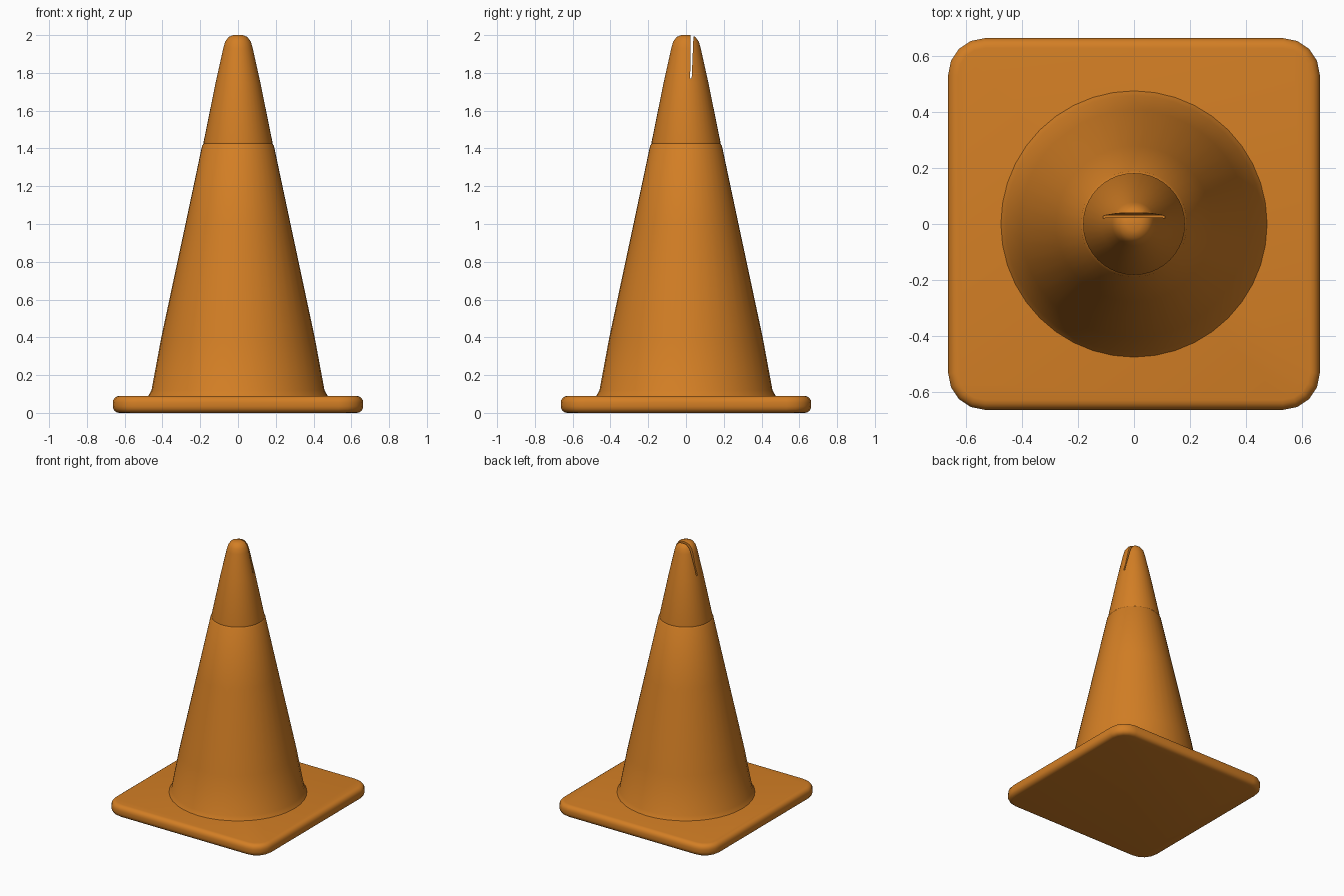
import bpy, bmesh, math

if "Cube" in bpy.data.objects:
    bpy.data.objects.remove(bpy.data.objects["Cube"], do_unlink=True)

orange = bpy.data.materials.new("cone orange")
orange.use_nodes = True
colour = (0.65, 0.21, 0.018, 1)
orange.diffuse_color = colour
bsdf = orange.node_tree.nodes["Principled BSDF"]
bsdf.inputs["Base Color"].default_value = colour
bsdf.inputs["Roughness"].default_value = 0.8


def add_object(name, bm):
    bmesh.ops.recalc_face_normals(bm, faces=bm.faces)
    mesh = bpy.data.meshes.new(name)
    bm.to_mesh(mesh)
    bm.free()
    mesh.materials.append(orange)
    obj = bpy.data.objects.new(name, mesh)
    bpy.context.collection.objects.link(obj)
    return obj


def prism(bm, outline, axis, start, depth):
    """Extrude a flat outline along an axis (0 = x, 2 = z)."""
    verts = []
    for a, b in outline:
        co = [a, b]
        co.insert(axis, start)
        verts.append(bm.verts.new(co))
    face = bm.faces.new(verts)
    moved = bmesh.ops.extrude_face_region(bm, geom=[face])["geom"]
    shift = [0, 0, 0]
    shift[axis] = depth
    bmesh.ops.translate(bm, vec=shift,
                        verts=[v for v in moved if isinstance(v, bmesh.types.BMVert)])


def select_only(obj):
    bpy.ops.object.select_all(action="DESELECT")
    obj.select_set(True)
    bpy.context.view_layer.objects.active = obj


def finish(obj, angle):
    """Apply modifiers and smooth the surface."""
    select_only(obj)
    for mod in list(obj.modifiers):
        bpy.ops.object.modifier_apply(modifier=mod.name)
    bpy.ops.object.shade_smooth_by_angle(angle=math.radians(angle))


# Square base with rounded corners and a rounded rim
half, corner = 0.663, 0.13
outline = []
for quarter in range(4):
    middle = math.radians(45 + 90 * quarter)
    cx = math.copysign(half - corner, math.cos(middle))
    cy = math.copysign(half - corner, math.sin(middle))
    for step in range(5):
        a = math.radians(90 * quarter + 22.5 * step)
        outline.append((cx + corner * math.cos(a), cy + corner * math.sin(a)))
bm = bmesh.new()
prism(bm, outline, 2, 0, 0.09)
base = add_object("base", bm)
rim = base.modifiers.new("rim", "BEVEL")
rim.width = 0.035
rim.segments = 4
rim.limit_method = "ANGLE"
rim.angle_limit = math.radians(50)
finish(base, 40)

# Tapered body: radius and height, with a fine seam near the top
profile = [(0.46, 0.05), (0.475, 0.09), (0.458, 0.12), (0.406, 0.4),
           (0.278, 1.0), (0.19, 1.415), (0.182, 1.425), (0.182, 1.435),
           (0.118, 1.75), (0.078, 1.93), (0.068, 1.965), (0.05, 1.99),
           (0.025, 2.0)]
sides = 40
bm = bmesh.new()
rings = [[bm.verts.new((r * math.cos(math.tau * i / sides),
                        r * math.sin(math.tau * i / sides), z))
          for i in range(sides)] for r, z in profile]
for low, high in zip(rings, rings[1:]):
    for i in range(sides):
        j = (i + 1) % sides
        bm.faces.new((low[i], low[j], high[j], high[i]))
bm.faces.new(rings[0])
bm.faces.new(rings[-1])
body = add_object("cone_body", bm)

# Narrow tapering slot through the tip
bm = bmesh.new()
prism(bm, [(0.024, 2.1), (0.024, 1.83), (0.02, 1.77), (0.03, 1.77), (0.044, 2.1)],
      0, -0.3, 0.6)
cutter = add_object("slot_cutter", bm)
cutter.hide_render = True
slot = body.modifiers.new("slot", "BOOLEAN")
slot.operation = "DIFFERENCE"
slot.solver = "EXACT"
slot.object = cutter
finish(body, 35)
bpy.data.objects.remove(cutter, do_unlink=True)
